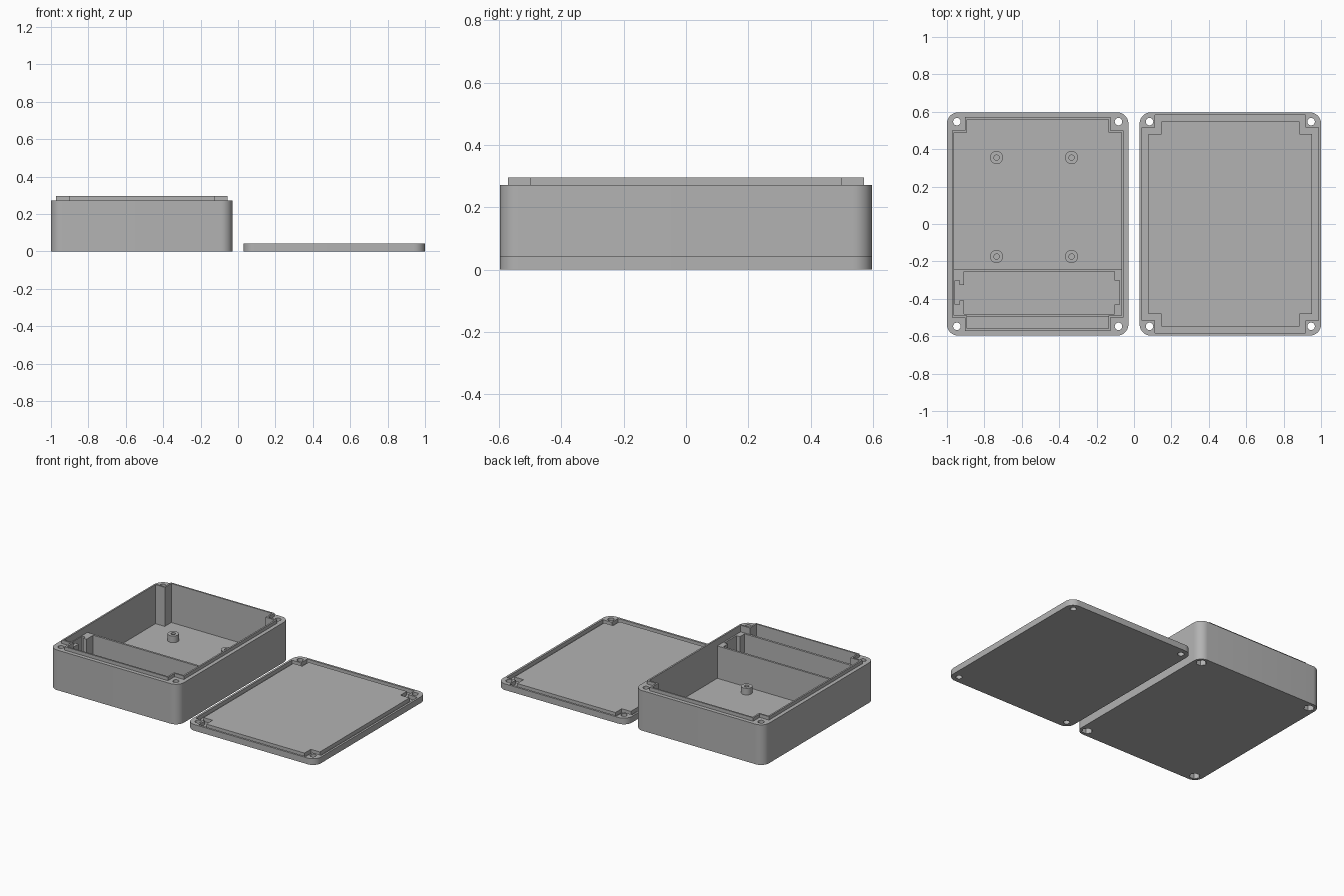
import bpy
import bmesh
from math import cos, sin, pi, radians

cube = bpy.data.objects.get("Cube")
if cube:
    bpy.data.objects.remove(cube, do_unlink=True)

grey = bpy.data.materials.new("plain grey plastic")
grey.use_nodes = True
colour = (0.45, 0.45, 0.45, 1)
grey.diffuse_color = colour
grey.node_tree.nodes["Principled BSDF"].inputs["Base Color"].default_value = colour

HX, HY = 0.485, 0.597      # half size of each shell in plan
BASE_X, LID_X = -0.515, 0.515
FLOOR, RIM, LIP, LID_TOP = 0.03, 0.272, 0.295, 0.042
CORNERS = [(sx, sy) for sx in (-1, 1) for sy in (-1, 1)]


def prism(name, outline, z0, z1):
    """Extrude a counter-clockwise outline between two heights."""
    bm = bmesh.new()
    face = bm.faces.new([bm.verts.new((x, y, z0)) for x, y in outline])
    up = bmesh.ops.extrude_face_region(bm, geom=[face])["geom"]
    bmesh.ops.translate(bm, vec=(0, 0, z1 - z0),
                        verts=[v for v in up if isinstance(v, bmesh.types.BMVert)])
    bmesh.ops.recalc_face_normals(bm, faces=bm.faces)
    mesh = bpy.data.meshes.new(name)
    bm.to_mesh(mesh)
    bm.free()
    mesh.materials.append(grey)
    obj = bpy.data.objects.new(name, mesh)
    bpy.context.collection.objects.link(obj)
    return obj


def rounded(cx, radius, steps=10):
    pts = []
    for q, (sx, sy) in enumerate([(1, 1), (-1, 1), (-1, -1), (1, -1)]):
        for i in range(steps + 1):
            a = (q + i / steps) * pi / 2
            pts.append((cx + sx * (HX - radius) + radius * cos(a),
                        sy * (HY - radius) + radius * sin(a)))
    return pts


def notched(cx, inset, notch):
    """Rectangle with a square step taken out of each corner."""
    a, b, c, d = HX - inset, HY - inset, HX - notch, HY - notch
    quarter = [(a, d), (c, d), (c, b)]
    pts = quarter + [(-x, y) for x, y in reversed(quarter)]
    pts += [(-x, -y) for x, y in quarter]
    pts += [(x, -y) for x, y in reversed(quarter)]
    return [(cx + x, y) for x, y in pts]


def rect(x0, x1, y0, y1):
    return [(x0, y0), (x1, y0), (x1, y1), (x0, y1)]


def circle(x, y, r, n=32):
    return [(x + r * cos(2 * pi * i / n), y + r * sin(2 * pi * i / n)) for i in range(n)]


def combine(target, tool, operation="DIFFERENCE"):
    mod = target.modifiers.new("cut", "BOOLEAN")
    mod.operation, mod.solver, mod.object = operation, "EXACT", tool
    bpy.ops.object.select_all(action="DESELECT")
    bpy.context.view_layer.objects.active = target
    target.select_set(True)
    bpy.ops.object.modifier_apply(modifier=mod.name)
    bpy.data.objects.remove(tool, do_unlink=True)


def cut(target, outline, z0, z1):
    combine(target, prism("cutter", outline, z0, z1))


def finish(obj):
    bpy.ops.object.select_all(action="DESELECT")
    bpy.context.view_layer.objects.active = obj
    obj.select_set(True)
    bpy.ops.object.shade_smooth_by_angle(angle=radians(30))


# Base shell with raised sealing lip and corner posts
base = prism("base_shell", rounded(BASE_X, 0.06), 0, RIM)
combine(base, prism("lip", notched(BASE_X, 0.026, 0.096), 0.2, LIP), "UNION")
cut(base, notched(BASE_X, 0.037, 0.107), FLOOR, 0.4)
for sx, sy in CORNERS:
    x, y = BASE_X + sx * 0.432, sy * 0.547
    cut(base, circle(x, y, 0.02), -0.1, 0.4)
    cut(base, circle(x, y, 0.034, 6), -0.1, 0.04)
finish(base)

# Battery compartment with slots for the contacts
bay = prism("battery_compartment", rect(-0.967, -0.063, -0.495, -0.24), FLOOR - 0.01, 0.25)
cut(bay, rect(-0.91, -0.104, -0.48, -0.254), FLOOR, 0.4)
cut(bay, rect(-0.958, -0.934, -0.43, -0.303), FLOOR, 0.4)
cut(bay, rect(-0.94, -0.90, -0.41, -0.325), FLOOR, 0.4)
cut(bay, rect(-0.11, -0.078, -0.43, -0.303), FLOOR, 0.4)
finish(bay)

# Board standoffs
for x in (-0.735, -0.334):
    for y in (-0.174, 0.355):
        post = prism("board_standoff", circle(x, y, 0.035), FLOOR - 0.005, 0.075)
        cut(post, circle(x, y, 0.014), FLOOR + 0.002, 0.4)
        finish(post)

# Lid with a groove that takes the lip
lid = prism("lid", rounded(LID_X, 0.06), 0, LID_TOP)
groove = prism("groove", notched(LID_X, 0.014, 0.082), 0.016, 0.1)
cut(groove, notched(LID_X, 0.048, 0.116), 0, 0.2)
combine(lid, groove)
for sx, sy in CORNERS:
    cut(lid, circle(LID_X + sx * 0.432, sy * 0.547, 0.02), -0.1, 0.2)
finish(lid)
